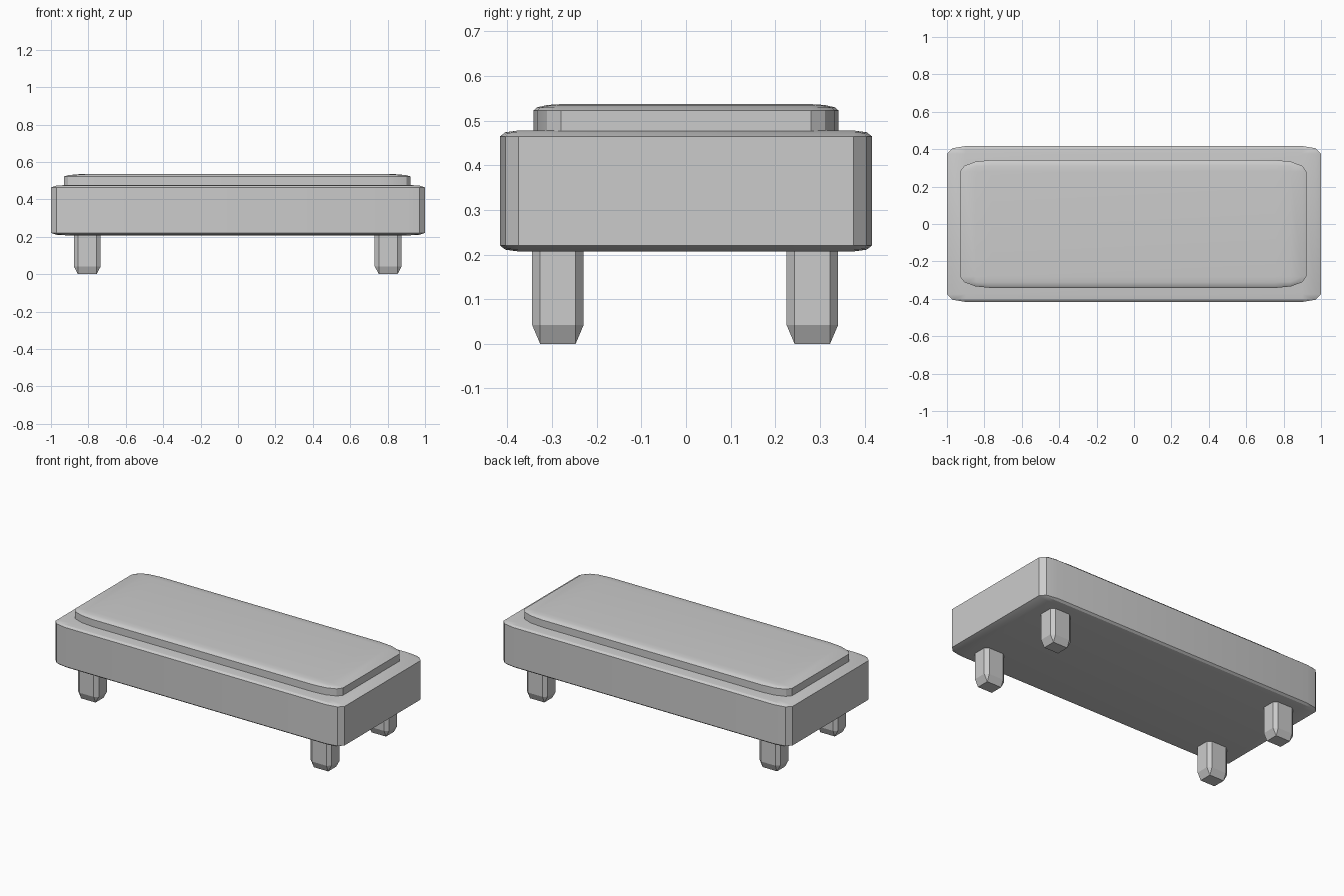
import bpy, bmesh, math
from mathutils import Vector

if "Cube" in bpy.data.objects:
    bpy.data.objects.remove(bpy.data.objects["Cube"])


def bevelled_block(name, center, size, ratio, segments, smooth=True):
    """Unit cube bevelled on all edges, then stretched to size."""
    bm = bmesh.new()
    bmesh.ops.create_cube(bm, size=1)
    bmesh.ops.bevel(bm, geom=bm.edges[:], offset=ratio, offset_type='OFFSET',
                    segments=segments, profile=0.5, affect='EDGES', clamp_overlap=True)
    bmesh.ops.scale(bm, vec=Vector(size), verts=bm.verts)
    bmesh.ops.recalc_face_normals(bm, faces=bm.faces)
    mesh = bpy.data.meshes.new(name)
    bm.to_mesh(mesh)
    bm.free()
    obj = bpy.data.objects.new(name, mesh)
    obj.location = center
    bpy.context.collection.objects.link(obj)
    if smooth:
        bpy.ops.object.select_all(action='DESELECT')
        obj.select_set(True)
        bpy.context.view_layer.objects.active = obj
        bpy.ops.object.shade_smooth_by_angle(angle=math.radians(30))
    return obj


# Main base slab
bevelled_block("bench_base", (0, 0, 0.3425), (2.0, 0.834, 0.271), 0.05, 2)

# Padded seat, sunk partly into the base
bevelled_block("seat_cushion", (-0.004, 0, 0.457), (1.852, 0.684, 0.16), 0.09, 3)

# Four short chamfered legs, tops hidden in the base
for side, x in (("left", -0.806), ("right", 0.803)):
    for end, y in (("front", -0.287), ("back", 0.283)):
        bevelled_block(f"{end}_{side}_leg", (x, y, 0.135), (0.144, 0.115, 0.27),
                       0.155, 1, smooth=False)
